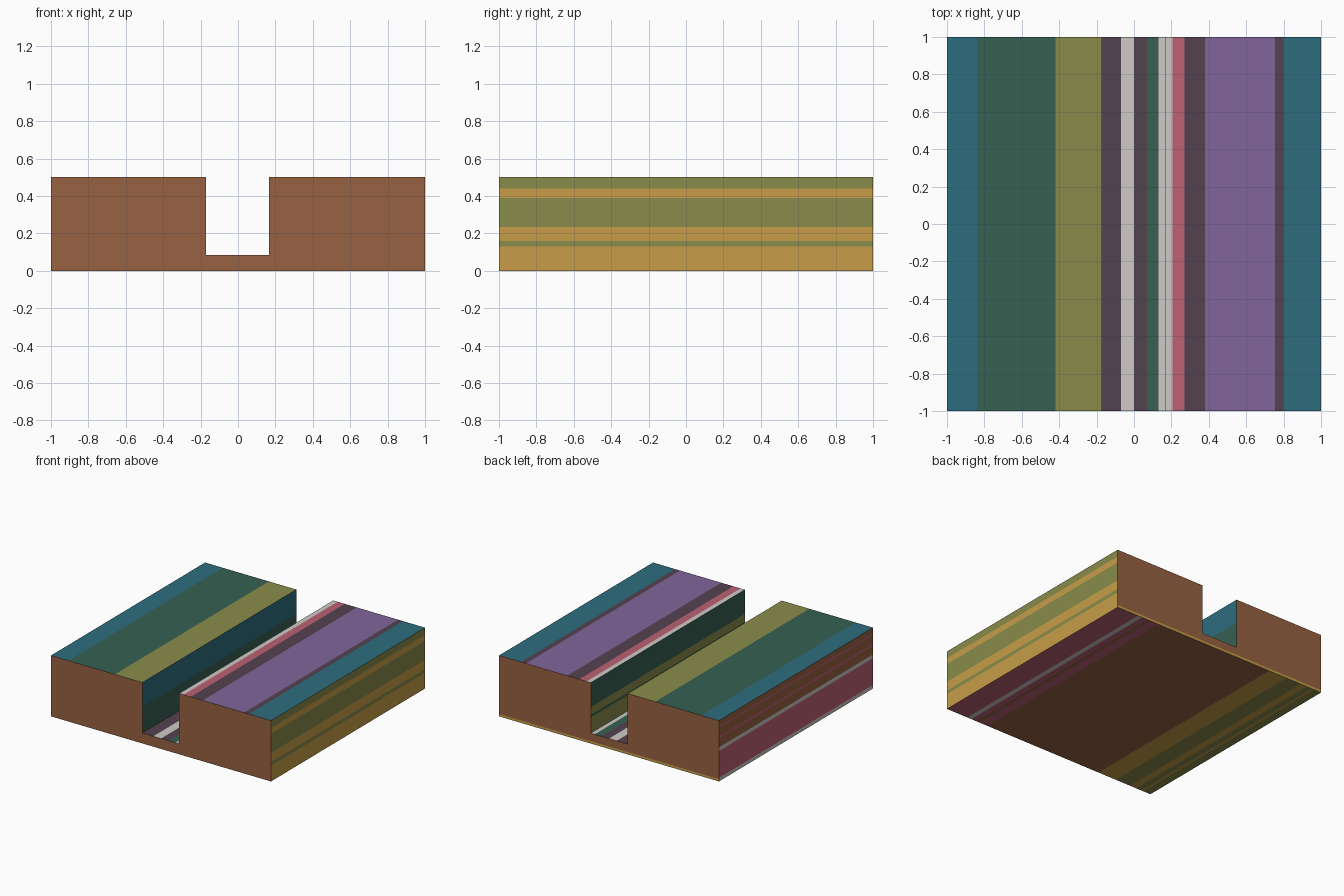
import bpy, bmesh

if "Cube" in bpy.data.objects:
    bpy.data.objects.remove(bpy.data.objects["Cube"])

# Flat colours (sRGB 0-255, converted to linear below)
COLOURS = {
    "sienna": (152, 98, 66), "gold": (199, 158, 72), "olive": (138, 140, 76),
    "green": (54, 96, 82), "teal": (46, 109, 127), "plum": (84, 66, 80),
    "pink": (188, 97, 115), "purple": (129, 102, 155), "pale_grey": (206, 202, 199),
}
NAMES = list(COLOURS)


def linear(c):
    c /= 255
    return c / 12.92 if c <= 0.04045 else ((c + 0.055) / 1.055) ** 2.4


mesh = bpy.data.meshes.new("striped_channel_block")
block = bpy.data.objects.new("striped_channel_block", mesh)
bpy.context.collection.objects.link(block)
for name, rgb in COLOURS.items():
    mat = bpy.data.materials.new(name)
    mat.diffuse_color = [linear(c) for c in rgb] + [1]
    mat.use_nodes = True
    mat.node_tree.nodes["Principled BSDF"].inputs["Base Color"].default_value = mat.diffuse_color
    mesh.materials.append(mat)

L, R, FLOOR, TOP = -0.17, 0.165, 0.085, 0.5

# Profile walked anticlockwise from the bottom left corner.
# Each side: axis, fixed coordinate, start, then (stripe end, colour).
SIDES = [
    # underside
    ("x", 0, -1, [(-0.93, "olive"), (-0.91, "gold"), (-0.86, "olive"), (-0.80, "gold"),
                  (-0.66, "olive"), (-0.49, "gold"), (0.60, "sienna"), (0.68, "pink"),
                  (0.71, "sienna"), (0.76, "pink"), (0.80, "pale_grey"), (1, "pink")]),
    # right outer wall
    ("z", 1, 0, [(0.13, "gold"), (0.16, "olive"), (0.235, "gold"), (0.39, "olive"),
                 (0.44, "gold"), (TOP, "olive")]),
    # right top
    ("x", TOP, 1, [(0.80, "teal"), (0.755, "plum"), (0.38, "purple"), (0.27, "plum"),
                   (0.205, "pink"), (R, "pale_grey")]),
    # channel wall, right
    ("z", R, TOP, [(0.30, "green"), (0.235, "olive"), (0.215, "green"), (FLOOR, "olive")]),
    # channel floor
    ("x", FLOOR, R, [(0.13, "pale_grey"), (0.07, "green"), (0, "plum"),
                     (-0.07, "pale_grey"), (L, "plum")]),
    # channel wall, left
    ("z", L, FLOOR, [(0.30, "green"), (TOP, "teal")]),
    # left top
    ("x", TOP, L, [(-0.42, "olive"), (-0.84, "green"), (-1, "teal")]),
    # left outer wall
    ("z", -1, TOP, [(0.455, "sienna"), (0.44, "pink"), (0.37, "sienna"), (0.35, "pink"),
                    (0.28, "sienna"), (0.25, "pale_grey"), (0.03, "pink"), (0, "pale_grey")]),
]

points, stripes = [], []
for axis, fixed, start, bands in SIDES:
    for end, colour in bands:
        points.append((start, fixed) if axis == "x" else (fixed, start))
        stripes.append(NAMES.index(colour))
        start = end

# Striped sides
bm = bmesh.new()
front = [bm.verts.new((x, -1, z)) for x, z in points]
back = [bm.verts.new((x, 1, z)) for x, z in points]
n = len(points)
for i in range(n):
    j = (i + 1) % n
    face = bm.faces.new((front[i], back[i], back[j], front[j]))
    face.material_index = stripes[i]

# Plain ends; the back end has a thin gold band along its foot
bm.faces.new(front).material_index = NAMES.index("sienna")
end = bm.faces.new(back[::-1])
end.material_index = NAMES.index("sienna")
bmesh.ops.bisect_plane(bm, geom=[end] + list(end.edges) + list(end.verts),
                       plane_co=(0, 0, 0.02), plane_no=(0, 0, 1))
bm.normal_update()
for face in bm.faces:
    if abs(face.normal.y) > 0.9 and max(v.co.z for v in face.verts) < 0.03:
        face.material_index = NAMES.index("gold")
bmesh.ops.recalc_face_normals(bm, faces=bm.faces[:])
bm.to_mesh(mesh)
bm.free()
